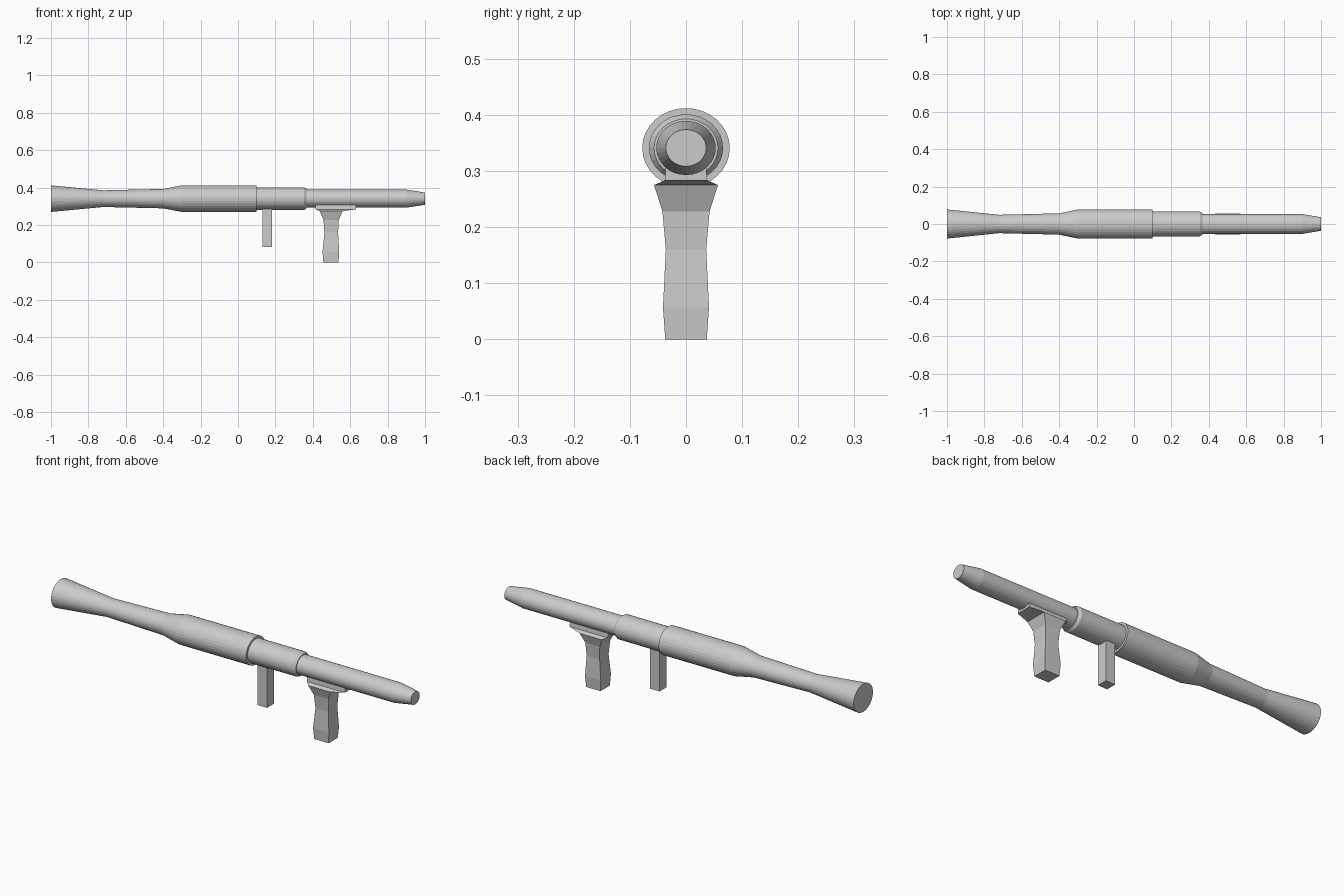
import bpy, bmesh
from math import cos, sin, pi

if "Cube" in bpy.data.objects:
    bpy.data.objects.remove(bpy.data.objects["Cube"])

AXIS_Z = 0.341   # height of the tube axis
SQUASH = 0.91    # tube is slightly flatter in z than in y


def loft(name, rings):
    """Skin a list of equal-length point rings and cap both ends."""
    bm = bmesh.new()
    loops = [[bm.verts.new(p) for p in ring] for ring in rings]
    n = len(loops[0])
    for a, b in zip(loops, loops[1:]):
        for i in range(n):
            j = (i + 1) % n
            bm.faces.new((a[i], a[j], b[j], b[i]))
    bm.faces.new(loops[0])
    bm.faces.new(loops[-1])
    bmesh.ops.recalc_face_normals(bm, faces=bm.faces)
    mesh = bpy.data.meshes.new(name)
    bm.to_mesh(mesh)
    bm.free()
    obj = bpy.data.objects.new(name, mesh)
    bpy.context.collection.objects.link(obj)
    return obj


def tube_ring(x, r, n=32):
    return [(x, r * cos(2 * pi * i / n), AXIS_Z + SQUASH * r * sin(2 * pi * i / n))
            for i in range(n)]


def rect_ring(z, x0, x1, y):
    return [(x0, -y, z), (x1, -y, z), (x1, y, z), (x0, y, z)]


# Launch tube: flared rear, thick middle, stepped collar, tapered nose
profile = [(-1.0, 0.078), (-0.72, 0.049), (-0.40, 0.057), (-0.30, 0.078),
           (0.10, 0.078), (0.10, 0.066), (0.353, 0.066), (0.367, 0.057),
           (0.367, 0.053), (0.90, 0.053), (1.0, 0.036)]
loft("launch_tube", [tube_ring(x, r) for x, r in profile])

# Front grip with its mounting plate: (z, x0, x1, half width)
grip = [(0.0, 0.456, 0.537, 0.037), (0.057, 0.452, 0.541, 0.041),
        (0.16, 0.462, 0.535, 0.036), (0.228, 0.457, 0.539, 0.042),
        (0.275, 0.436, 0.560, 0.057), (0.283, 0.415, 0.630, 0.038),
        (0.306, 0.415, 0.630, 0.036)]
loft("front_grip", [rect_ring(*s) for s in grip])

# Plain rear post
loft("rear_post", [rect_ring(z, 0.13, 0.183, 0.027) for z in (0.082, 0.30)])
